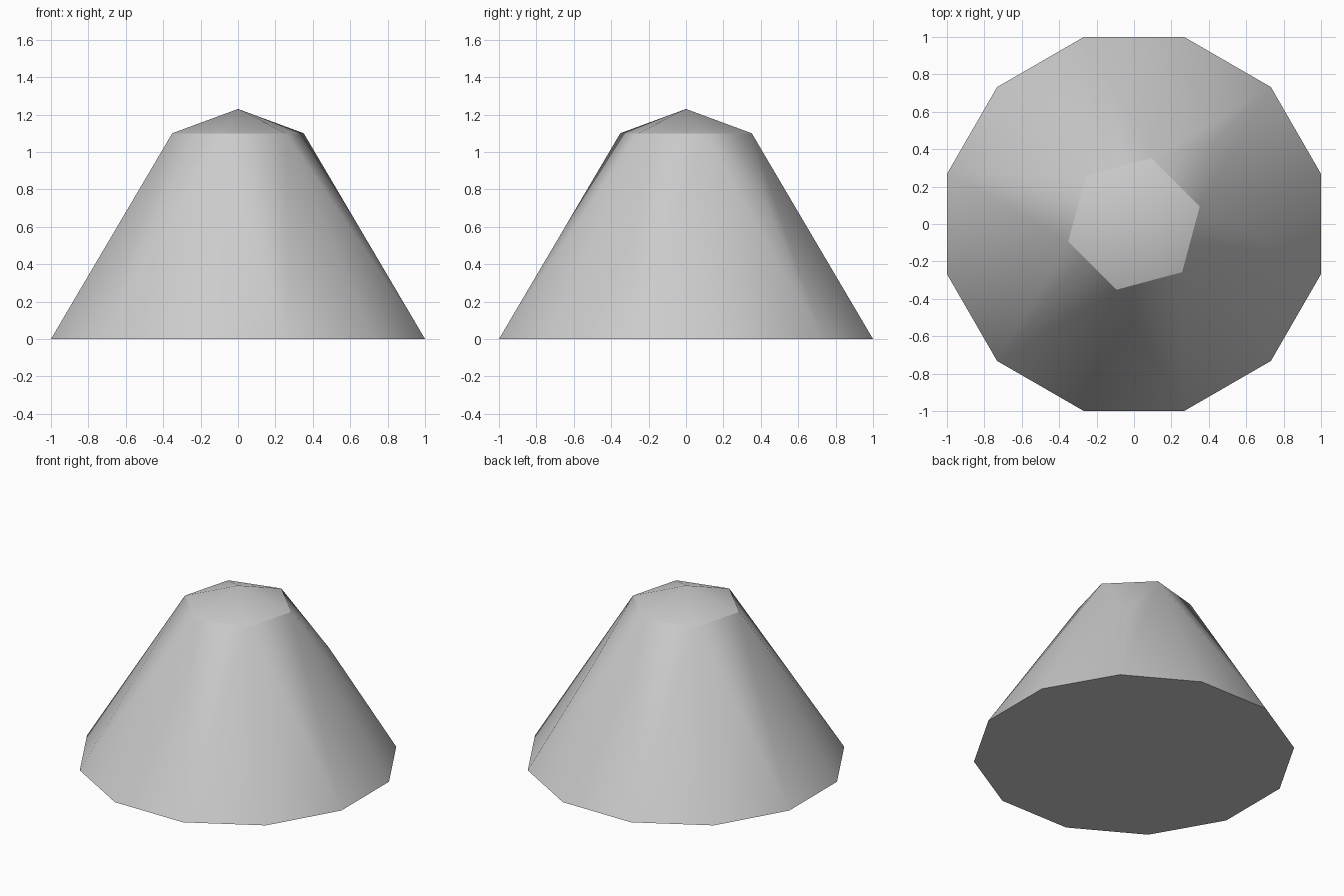
import bpy, bmesh, math

cube = bpy.data.objects.get("Cube")
if cube:
    bpy.data.objects.remove(cube, do_unlink=True)

grey = bpy.data.materials.new("light_grey")
grey.use_nodes = True
colour = (0.6, 0.6, 0.6, 1)
grey.diffuse_color = colour
grey.node_tree.nodes["Principled BSDF"].inputs["Base Color"].default_value = colour

SIDES = 12
BASE_R = 1 / math.cos(math.pi / SIDES)
RIM_R, RIM_Z, TIP_Z = 0.364, 1.1, 1.23

bm = bmesh.new()


def ring(count, radius, z):
    """Ring of points, starting at 15 degrees so the base edges face the axes."""
    pts = []
    for i in range(count):
        a = math.radians(15) + 2 * math.pi * i / count
        pts.append(bm.verts.new((radius * math.cos(a), radius * math.sin(a), z)))
    return pts


base = ring(SIDES, BASE_R, 0)
rim = ring(SIDES // 2, RIM_R, RIM_Z)
tip = bm.verts.new((0, 0, TIP_Z))
bump = bm.verts.new((0.42, 0.425, 0.735))

# underside
bm.faces.new(base[::-1])

for i, a in enumerate(rim):
    b = rim[(i + 1) % len(rim)]
    p, q, r = (base[(2 * i + k) % SIDES] for k in range(3))
    # low cap
    bm.faces.new((a, b, tip))
    # sloping side: twelve corners taper into six
    bm.faces.new((p, q, a))
    bm.faces.new((q, r, b))
    if i == 0:
        # slight bulge on the back corner
        for u, v in ((a, q), (q, b), (b, a)):
            bm.faces.new((u, v, bump))
    else:
        bm.faces.new((a, q, b))

bmesh.ops.recalc_face_normals(bm, faces=bm.faces)
mesh = bpy.data.meshes.new("cone_body")
bm.to_mesh(mesh)
# crisp rim and base edges, smooth slopes
for e in bm.edges:
    zs = [v.co.z for v in e.verts]
    if max(zs) < 0.01 or (min(zs) > RIM_Z - 0.01 and max(zs) < RIM_Z + 0.01):
        e.smooth = False
for f in bm.faces:
    f.smooth = True
bm.to_mesh(mesh)
bm.free()

body = bpy.data.objects.new("cone_body", mesh)
mesh.materials.append(grey)
bpy.context.collection.objects.link(body)
